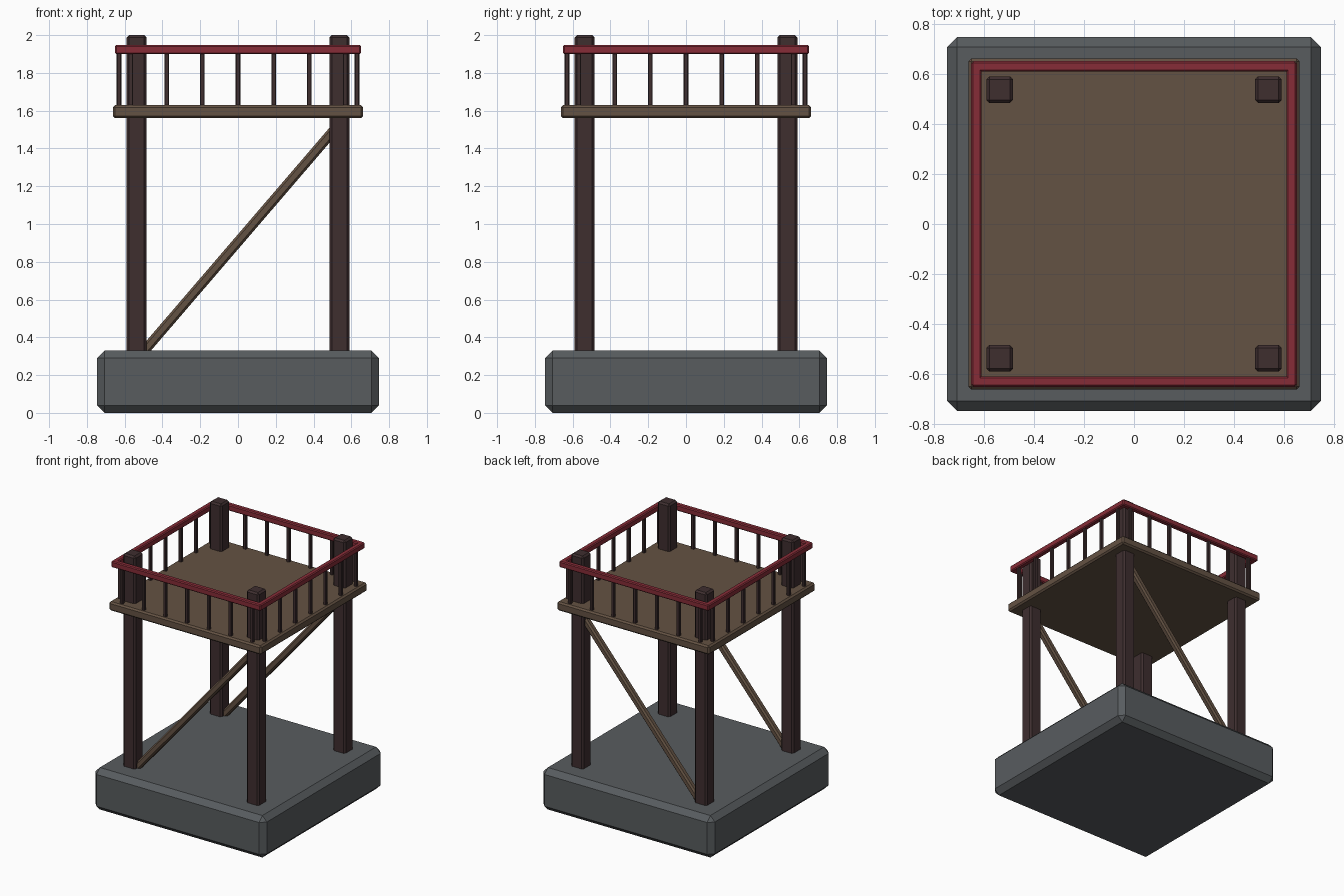
import bpy
import math
from mathutils import Vector

if "Cube" in bpy.data.objects:
    bpy.data.objects.remove(bpy.data.objects["Cube"])


def material(name, rgb):
    m = bpy.data.materials.new(name)
    lin = [(c / 255 / 12.92) if c < 11 else ((c / 255 + 0.055) / 1.055) ** 2.4 for c in rgb]
    m.diffuse_color = (*lin, 1)
    m.use_nodes = True
    m.node_tree.nodes["Principled BSDF"].inputs["Base Color"].default_value = m.diffuse_color
    return m


STONE = material("slate grey", (88, 92, 95))
DARK = material("dark wood", (62, 46, 47))
PLANK = material("brown wood", (100, 82, 67))
RED = material("painted red", (134, 44, 55))


def box(name, center, size, mat, bevel=0.0, pitch=0.0):
    """Box with chamfered edges, optionally tilted about y."""
    bpy.ops.mesh.primitive_cube_add(size=1, location=center, rotation=(0, pitch, 0))
    ob = bpy.context.object
    ob.name = name
    ob.scale = size
    bpy.ops.object.transform_apply(location=False, rotation=False, scale=True)
    ob.data.materials.append(mat)
    if bevel:
        mod = ob.modifiers.new("chamfer", 'BEVEL')
        mod.width = bevel
        mod.segments = 1
    return ob


# Stone foundation and raised deck
box("foundation", (0, 0, 0.165), (1.494, 1.494, 0.33), STONE, 0.04)
box("deck", (0, 0, 1.595), (1.325, 1.325, 0.07), PLANK, 0.012)

# Four corner posts
for sx in (-1, 1):
    for sy in (-1, 1):
        box("post", (sx * 0.537, sy * 0.537, 1.14), (0.107, 0.107, 1.72), DARK, 0.013)

# Diagonal braces between the posts, front and back
start, end = Vector((-0.53, 0, 0.289)), Vector((0.53, 0, 1.523))
run = end - start
for sy in (-1, 1):
    mid = (start + end) / 2
    box("diagonal_brace", (mid.x, sy * 0.537, mid.z), (run.length, 0.052, 0.052),
        PLANK, 0.012, -math.atan2(run.z, run.x))

# Railing: hand rails and balusters on all four sides
for s in (-1, 1):
    box("hand_rail", (0, s * 0.63, 1.923), (1.298, 0.042, 0.048), RED, 0.007)
    box("hand_rail", (s * 0.63, 0, 1.923), (0.042, 1.298, 0.048), RED, 0.007)
    for i in range(-3, 4):
        t = i * 0.189
        box("baluster", (t, s * 0.63, 1.765), (0.024, 0.024, 0.29), DARK, 0.003)
        box("baluster", (s * 0.63, t, 1.765), (0.024, 0.024, 0.29), DARK, 0.003)
